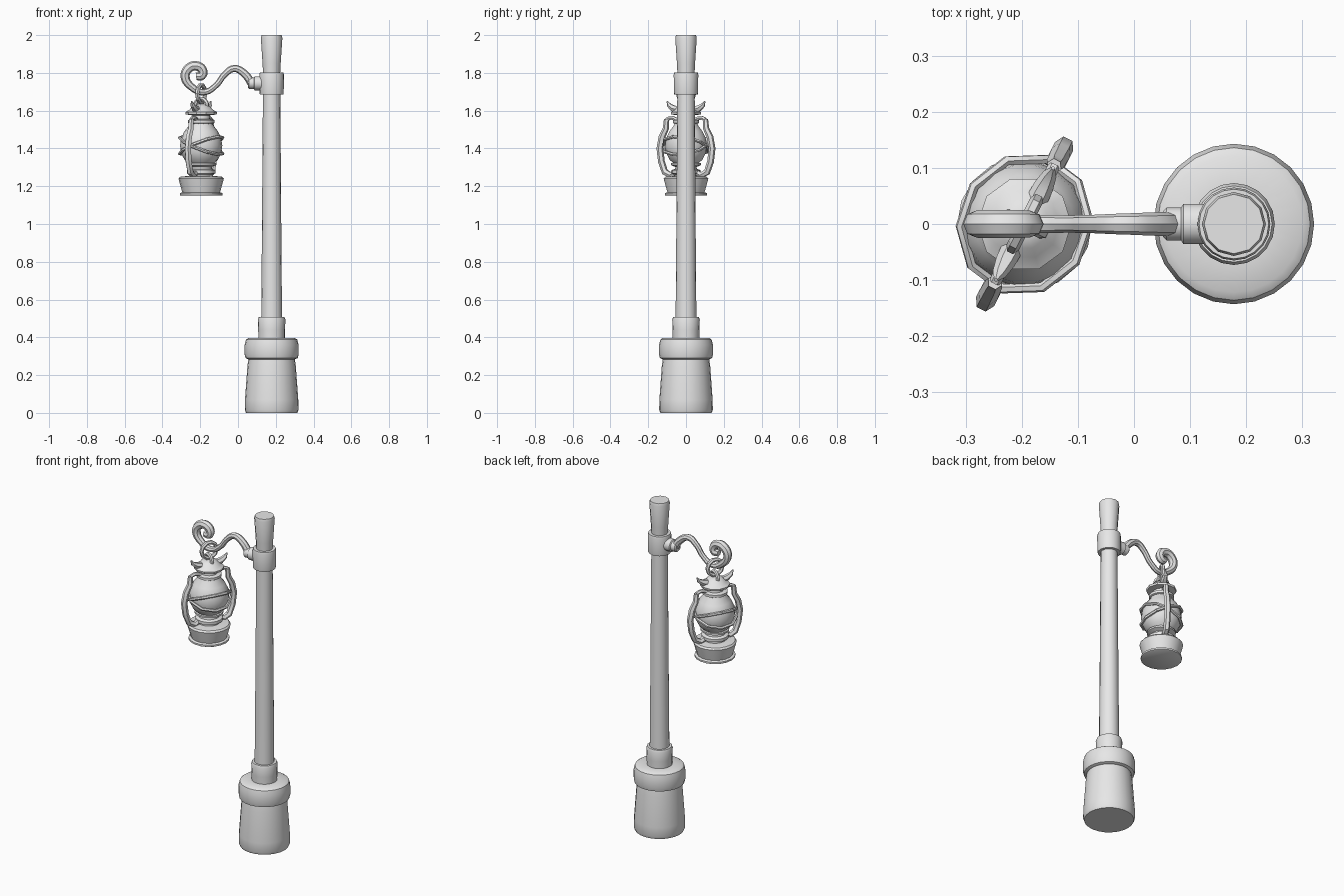
import bpy, bmesh, math
from mathutils import Matrix, Vector

if "Cube" in bpy.data.objects:
    bpy.data.objects.remove(bpy.data.objects["Cube"])

grey = bpy.data.materials.new("plain grey")
grey.use_nodes = True
grey.diffuse_color = (0.8, 0.8, 0.8, 1)
grey.node_tree.nodes["Principled BSDF"].inputs["Base Color"].default_value = (0.8, 0.8, 0.8, 1)

POST_X, LAMP_X = 0.178, -0.195
ANGLE = math.radians(63)          # direction of the lantern's side frames
parts = []


def lathe(name, profile, x=0.0, sides=20, matrix=None):
    """Closed solid turned about z from (radius, height) pairs."""
    bm = bmesh.new()
    rings = []
    for r, z in profile:
        rings.append([bm.verts.new((r * math.cos(math.tau * i / sides),
                                    r * math.sin(math.tau * i / sides), z))
                      for i in range(sides)])
    for low, high in zip(rings, rings[1:]):
        for i in range(sides):
            j = (i + 1) % sides
            bm.faces.new((low[i], low[j], high[j], high[i]))
    bm.faces.new(rings[0][::-1])
    bm.faces.new(rings[-1])
    bm.transform(matrix or Matrix.Translation((x, 0, 0)))
    bmesh.ops.recalc_face_normals(bm, faces=bm.faces)
    mesh = bpy.data.meshes.new(name)
    bm.to_mesh(mesh)
    bm.free()
    obj = bpy.data.objects.new(name, mesh)
    bpy.context.collection.objects.link(obj)
    mesh.materials.append(grey)
    parts.append(obj)


def tube(name, points, depth, radii=None, cyclic=False, curved=True, resolution=2):
    """Round bar along a path, with an optional radius factor per point."""
    curve = bpy.data.curves.new(name, 'CURVE')
    curve.dimensions = '3D'
    curve.bevel_depth = depth
    curve.bevel_resolution = resolution
    curve.use_fill_caps = True
    curve.resolution_u = 5
    spline = curve.splines.new('BEZIER' if curved else 'POLY')
    nodes = spline.bezier_points if curved else spline.points
    nodes.add(len(points) - 1)
    for i, (node, p) in enumerate(zip(nodes, points)):
        node.co = p if curved else (*p, 1)
        node.radius = radii[i] if radii else 1
        if curved:
            node.handle_left_type = node.handle_right_type = 'AUTO'
    spline.use_cyclic_u = cyclic
    obj = bpy.data.objects.new(name, curve)
    bpy.context.collection.objects.link(obj)
    curve.materials.append(grey)
    parts.append(obj)


def lamp_point(radial, z, angle=ANGLE):
    return Vector((LAMP_X + radial * math.cos(angle), radial * math.sin(angle), z))


# Post
lathe("post_base", [(0.136, 0), (0.142, 0.015), (0.141, 0.07), (0.128, 0.25),
                    (0.122, 0.29)], POST_X, 24)
lathe("base_ring", [(0.122, 0.283), (0.138, 0.29), (0.143, 0.31), (0.143, 0.36),
                    (0.136, 0.388), (0.122, 0.397), (0.06, 0.397)], POST_X, 24)
lathe("lower_collar", [(0.07, 0.38), (0.071, 0.44), (0.073, 0.495), (0.068, 0.507),
                       (0.05, 0.507)], POST_X)
lathe("pole", [(0.055, 0.5), (0.051, 1.0), (0.046, 1.7)], POST_X, 16)
lathe("upper_collar", [(0.045, 1.685), (0.062, 1.685), (0.064, 1.695), (0.065, 1.79),
                       (0.062, 1.802), (0.045, 1.802)], POST_X)
lathe("post_top", [(0.045, 1.79), (0.048, 1.85), (0.057, 1.985), (0.053, 2.0)], POST_X, 12)

# Arm socket, turned to point along x
turn = Matrix.Translation((0.13, 0, 1.745)) @ Matrix.Rotation(-math.pi / 2, 4, 'Y')
lathe("arm_socket", [(0.037, 0), (0.037, 0.042), (0.03, 0.046), (0.03, 0.072),
                     (0.024, 0.078)], sides=14, matrix=turn)

# Arm that waves outwards and ends in a curled hook
path = [(0.075, 1.74), (0.035, 1.795), (-0.02, 1.823), (-0.07, 1.792), (-0.115, 1.735),
        (-0.18, 1.698), (-0.245, 1.725), (-0.28, 1.78), (-0.262, 1.823), (-0.222, 1.837),
        (-0.188, 1.815), (-0.192, 1.785), (-0.222, 1.782)]
tube("hook_arm", [(x, 0, z) for x, z in path], 0.022,
     [1, 0.95, 0.85, 0.75, 0.7, 0.75, 0.9, 1.1, 1.15, 1.15, 1.1, 1.05, 0.9])

# Lantern body
lathe("lantern_base", [(0.108, 1.15), (0.113, 1.153), (0.113, 1.163), (0.1, 1.168),
                       (0.118, 1.232), (0.12, 1.24), (0.112, 1.25), (0.065, 1.255)],
      LAMP_X, 18)
lathe("burner", [(0.062, 1.245), (0.062, 1.262), (0.076, 1.268), (0.076, 1.285),
                 (0.058, 1.292), (0.056, 1.302), (0.08, 1.312), (0.08, 1.322),
                 (0.06, 1.325)], LAMP_X, 16)
lathe("globe", [(0.06, 1.315), (0.088, 1.34), (0.106, 1.375), (0.112, 1.415),
                (0.106, 1.455), (0.088, 1.492), (0.066, 1.52), (0.058, 1.54)], LAMP_X, 18)
lathe("chimney", [(0.06, 1.53), (0.07, 1.535), (0.07, 1.55), (0.048, 1.555),
                  (0.045, 1.585)], LAMP_X, 14)
lathe("cap", [(0.045, 1.575), (0.082, 1.58), (0.084, 1.592), (0.062, 1.605),
              (0.045, 1.625), (0.02, 1.632)], LAMP_X, 10)

# Two guard wires crossing round the globe
for side, tilt in (("left", 23), ("right", -23)):
    spin = Matrix.Rotation(math.radians(tilt), 3, Vector((math.cos(ANGLE), math.sin(ANGLE), 0)))
    ring = [spin @ Vector((math.cos(math.tau * i / 10), math.sin(math.tau * i / 10), 0)) * 0.122
            + Vector((LAMP_X, 0, 1.415)) for i in range(10)]
    tube(side + "_guard_wire", ring, 0.009, cyclic=True, curved=False, resolution=1)

# Side frames and cap scrolls, one pair on opposite sides
frame = [(0.06, 1.275), (0.09, 1.258), (0.125, 1.275), (0.146, 1.33), (0.155, 1.4),
         (0.143, 1.46), (0.12, 1.505), (0.116, 1.555)]
scroll = [(0.04, 1.605), (0.075, 1.612), (0.1, 1.628), (0.112, 1.65)]
for side, angle in (("back", ANGLE), ("front", ANGLE + math.pi)):
    tube(side + "_side_frame", [lamp_point(r, z, angle) for r, z in frame], 0.018,
         [0.9, 1, 1, 1, 1, 1, 0.9, 0.75], curved=False, resolution=1)
    tube(side + "_frame_link", [lamp_point(0.116, 1.552, angle), lamp_point(0.09, 1.562, angle),
                                lamp_point(0.04, 1.545, angle)], 0.011, resolution=1)
    tube(side + "_cap_scroll", [lamp_point(r, z, angle) for r, z in scroll], 0.018,
         [1.1, 1, 0.7, 0.2], curved=False, resolution=1)

# Bail on the cap and the ring that joins it to the hook
cross = ANGLE - math.pi / 2
tube("bail", [lamp_point(r, z, cross) for r, z in
              ((-0.036, 1.615), (-0.03, 1.645), (0, 1.663), (0.03, 1.645), (0.036, 1.615))],
     0.011, resolution=1)
tube("hanging_ring", [lamp_point(0.047 * math.cos(math.tau * i / 10),
                                 1.69 + 0.047 * math.sin(math.tau * i / 10)) for i in range(10)],
     0.012, cyclic=True, curved=False, resolution=1)

# Turn bars into meshes and shade everything
bpy.ops.object.select_all(action='DESELECT')
for obj in parts:
    obj.select_set(True)
bpy.context.view_layer.objects.active = parts[-1]
bpy.ops.object.convert(target='MESH')
bpy.ops.object.shade_smooth_by_angle(angle=math.radians(35))
